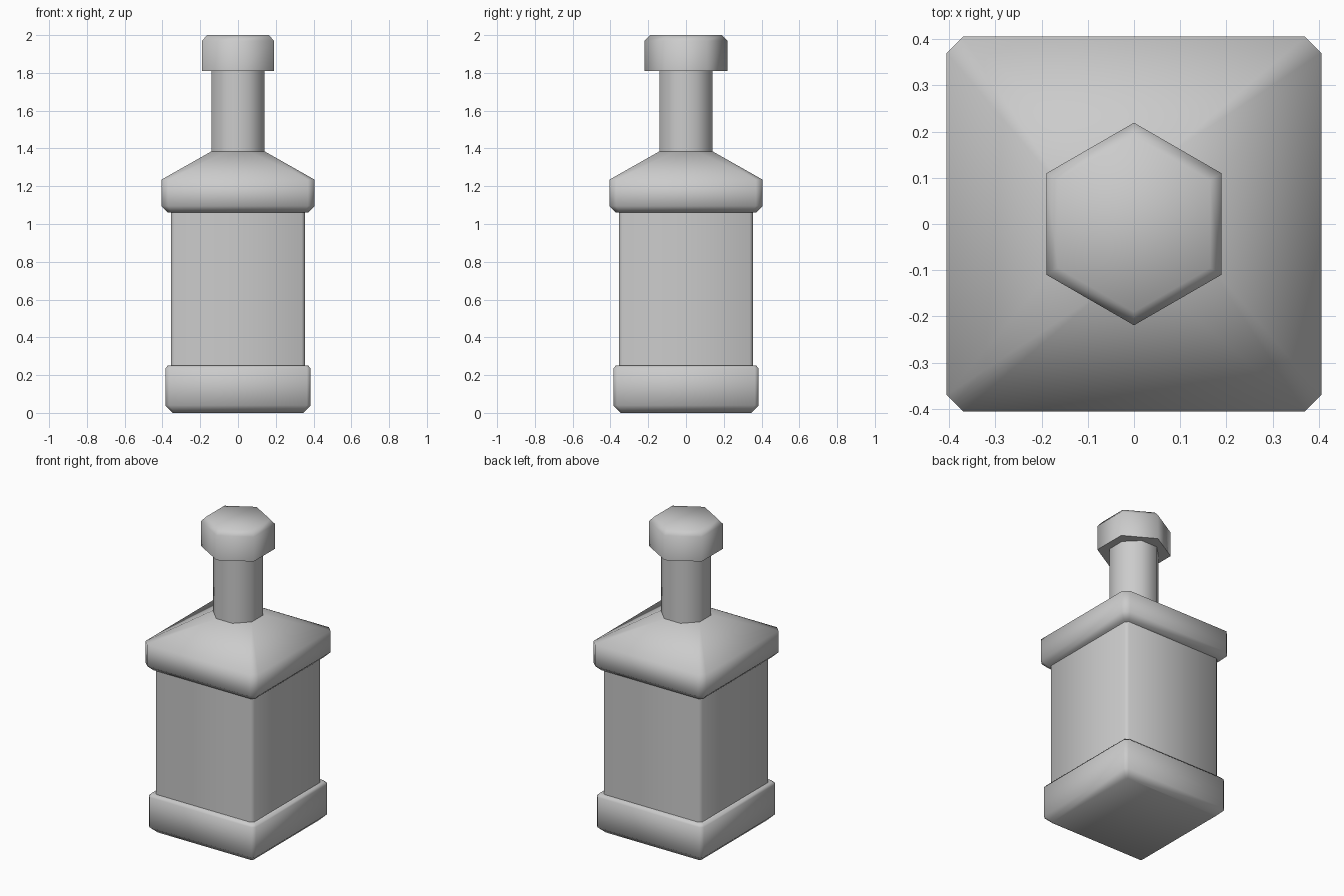
import bpy, bmesh
from math import radians, sin, cos, pi

cube = bpy.data.objects.get("Cube")
if cube:
    bpy.data.objects.remove(cube, do_unlink=True)

# single plain grey
grey = bpy.data.materials.new("plain grey")
grey.use_nodes = True
colour = (0.6, 0.6, 0.6, 1)
grey.diffuse_color = colour
grey.node_tree.nodes["Principled BSDF"].inputs["Base Color"].default_value = colour


def chamfered_square(half, cut, z):
    """Ring of eight points: a square with its corners cut."""
    k = half - cut
    return [(half, -k, z), (half, k, z), (k, half, z), (-k, half, z),
            (-half, k, z), (-half, -k, z), (-k, -half, z), (k, -half, z)]


def hexagon(radius, z):
    """Ring of six points, with corners to the front and back."""
    return [(radius * cos(pi / 2 + i * pi / 3), radius * sin(pi / 2 + i * pi / 3), z)
            for i in range(6)]


def loft(name, rings):
    """Skin a stack of rings and close both ends."""
    bm = bmesh.new()
    loops = [[bm.verts.new(p) for p in ring] for ring in rings]
    n = len(loops[0])
    for low, high in zip(loops, loops[1:]):
        for i in range(n):
            j = (i + 1) % n
            bm.faces.new((low[i], low[j], high[j], high[i]))
    bm.faces.new(loops[0][::-1])
    bm.faces.new(loops[-1])
    bmesh.ops.recalc_face_normals(bm, faces=bm.faces[:])
    mesh = bpy.data.meshes.new(name)
    bm.to_mesh(mesh)
    bm.free()
    mesh.materials.append(grey)
    obj = bpy.data.objects.new(name, mesh)
    bpy.context.collection.objects.link(obj)
    bpy.ops.object.select_all(action='DESELECT')
    obj.select_set(True)
    bpy.context.view_layer.objects.active = obj
    bpy.ops.object.shade_smooth_by_angle(angle=radians(65))
    return obj


def square_loft(name, profile):
    return loft(name, [chamfered_square(*row) for row in profile])


# foot of the bottle, bevelled below and slightly above
square_loft("base", [(0.345, 0.01, 0), (0.385, 0.02, 0.04),
                     (0.385, 0.02, 0.235), (0.372, 0.02, 0.25)])

# straight body
square_loft("body", [(0.355, 0.018, 0.24), (0.355, 0.018, 1.07)])

# overhanging shoulder, sloping up to the neck
square_loft("shoulder", [(0.37, 0.02, 1.06), (0.405, 0.035, 1.095),
                         (0.405, 0.035, 1.235), (0.14, 0.082, 1.385)])

# eight-sided neck
square_loft("neck", [(0.14, 0.082, 1.38), (0.14, 0.082, 1.82)])

# six-sided cap with a bevelled top
loft("cap", [hexagon(0.219, 1.81), hexagon(0.219, 1.97), hexagon(0.19, 2.0)])
